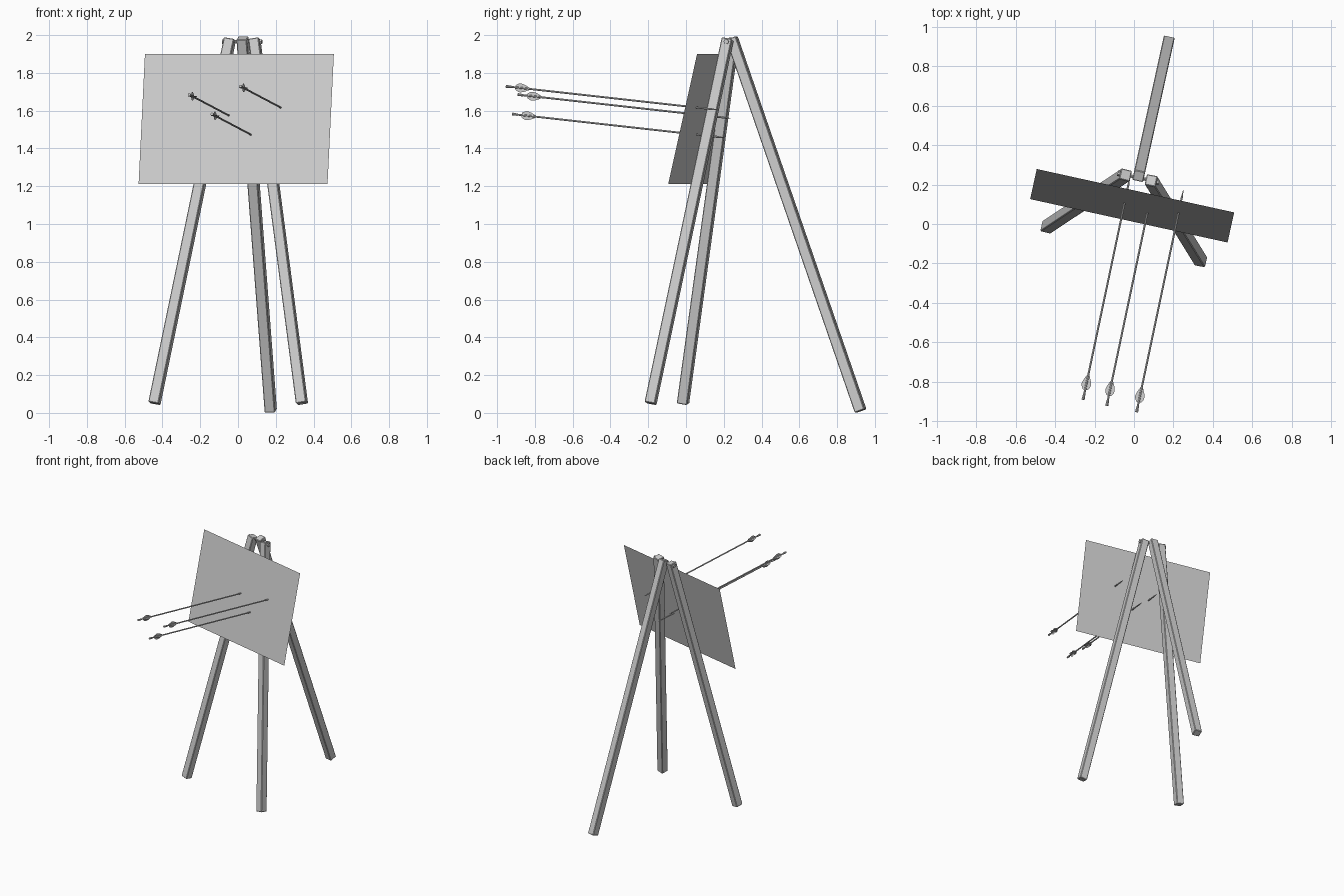
import bpy, bmesh, math
from mathutils import Matrix, Vector

if "Cube" in bpy.data.objects:
    bpy.data.objects.remove(bpy.data.objects["Cube"])

# Whole easel is built around its hinge, then turned slightly about z
FRAME = Matrix.Translation((0.022, 0.235, 0)) @ Matrix.Rotation(math.radians(-12.4), 4, 'Z')


def finish(name, bm, smooth=False):
    bm.transform(FRAME)
    me = bpy.data.meshes.new(name)
    bm.to_mesh(me)
    bm.free()
    ob = bpy.data.objects.new(name, me)
    bpy.context.collection.objects.link(ob)
    if smooth:
        bpy.context.view_layer.objects.active = ob
        ob.select_set(True)
        bpy.ops.object.shade_smooth_by_angle()
        ob.select_set(False)
    return ob


def basis(a, b):
    """Matrix whose z runs from a to b, x kept near the frame's x, origin at a."""
    z = (b - a).normalized()
    x = Vector((1, 0, 0))
    x = (x - z * x.dot(z)).normalized()
    m = Matrix((x, z.cross(x), z)).transposed().to_4x4()
    m.translation = a
    return m


def leg(name, foot, top, w=0.056):
    a, b = Vector(foot), Vector(top)
    length = (b - a).length
    bm = bmesh.new()
    bmesh.ops.create_cube(bm, size=1, matrix=basis(a, b)
                          @ Matrix.Translation((0, 0, length / 2))
                          @ Matrix.Diagonal((w, w, length, 1)))
    bmesh.ops.bevel(bm, geom=bm.edges[:], offset=0.004, segments=1, affect='EDGES')
    finish(name, bm)


def rod(bm, m, r1, r2, z0, z1, sides=8):
    bmesh.ops.create_cone(bm, cap_ends=True, segments=sides, radius1=r1, radius2=r2,
                          depth=z1 - z0, matrix=m @ Matrix.Translation((0, 0, (z0 + z1) / 2)))


# Legs
leg("front_leg_left", (-0.4, -0.345, 0.05), (-0.066, 0, 1.98))
leg("front_leg_right", (0.4, -0.345, 0.05), (0.066, 0, 1.98))
leg("rear_leg", (0, 0.706, 0.01), (0, 0.008, 1.985))

# Hinge bolt with a head at each end
bm = bmesh.new()
side = Matrix.Translation((0, 0, 1.965)) @ Matrix.Rotation(math.pi / 2, 4, 'Y')
rod(bm, side, 0.008, 0.008, -0.1, 0.1)
for s in (-1, 1):
    rod(bm, side, 0.014, 0.014, s * 0.102 - 0.005, s * 0.102 + 0.005, 6)
finish("hinge_bolt", bm)

# Leaning board
bm = bmesh.new()
w = 0.512
bm.faces.new([bm.verts.new(p) for p in ((-w, -0.224, 1.213), (w, -0.224, 1.213),
                                        (w, -0.068, 1.9), (-w, -0.068, 1.9))])
finish("board", bm)

# Arrows through the board
VANE = [(0.004, 0.05), (0.013, 0.053), (0.022, 0.068), (0.024, 0.08),
        (0.019, 0.1), (0.01, 0.12), (0.004, 0.132)]
inv = FRAME.inverted()
step = Vector((0.237, 1.125, -0.125))
for i, nock in enumerate([(-0.258, -0.89, 1.685), (-0.138, -0.92, 1.582), (0.013, -0.953, 1.729)]):
    a = Vector(nock)
    m = basis(inv @ a, inv @ (a + step))
    bm = bmesh.new()
    rod(bm, m, 0.005, 0.005, 0.02, 1.11)
    rod(bm, m, 0.008, 0.006, 0.0, 0.03)
    rod(bm, m, 0.006, 0.001, 1.11, step.length)
    finish(f"arrow_shaft_{i + 1}", bm, True)
    bm = bmesh.new()
    for k in range(4):
        r = m @ Matrix.Rotation(k * math.pi / 2, 4, 'Z')
        bm.faces.new([bm.verts.new(r @ Vector((x, 0, z))) for x, z in VANE])
    finish(f"arrow_vanes_{i + 1}", bm)
